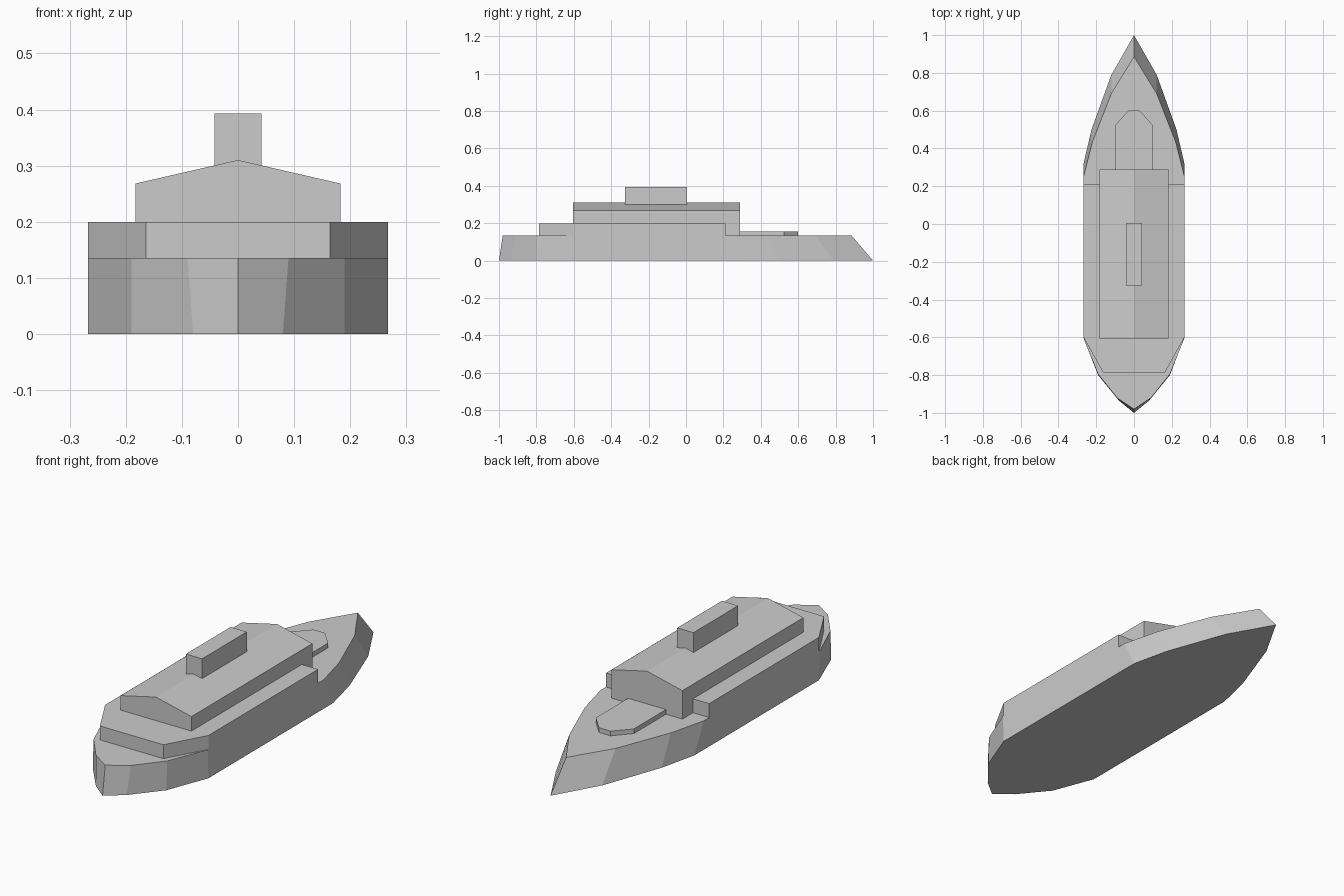
import bpy
import bmesh

if "Cube" in bpy.data.objects:
    bpy.data.objects.remove(bpy.data.objects["Cube"])


def mirrored(half):
    """Close a right-side outline (bow to stern) by mirroring it across x = 0."""
    return half + [(-x, y) for x, y in reversed(half) if x > 0]


def loft(name, lower, z0, upper, z1):
    """Closed solid between two outlines with equal point counts."""
    bm = bmesh.new()
    a = [bm.verts.new((x, y, z0)) for x, y in lower]
    b = [bm.verts.new((x, y, z1)) for x, y in upper]
    n = len(a)
    bm.faces.new(a)
    bm.faces.new(b)
    for i in range(n):
        j = (i + 1) % n
        bm.faces.new((a[i], a[j], b[j], b[i]))
    return finish(name, bm)


def finish(name, bm):
    bmesh.ops.recalc_face_normals(bm, faces=bm.faces)
    mesh = bpy.data.meshes.new(name)
    bm.to_mesh(mesh)
    bm.free()
    obj = bpy.data.objects.new(name, mesh)
    bpy.context.collection.objects.link(obj)
    return obj


def extrude_y(name, section, y0, y1):
    """Extrude an (x, z) cross-section along the length of the boat."""
    bm = bmesh.new()
    face = bm.faces.new([bm.verts.new((x, y0, z)) for x, z in section])
    ext = bmesh.ops.extrude_face_region(bm, geom=[face], use_keep_orig=True)
    verts = [g for g in ext["geom"] if isinstance(g, bmesh.types.BMVert)]
    bmesh.ops.translate(bm, verts=verts, vec=(0, y1 - y0, 0))
    return finish(name, bm)


DECK = 0.135

# Hull with raked bow and stern
waterline = mirrored([(0, 1.0), (0.12, 0.79), (0.225, 0.5), (0.267, 0.32),
                      (0.267, -0.6), (0.19, -0.8), (0.08, -0.935), (0, -1.0)])
deck_edge = mirrored([(0, 0.885), (0.12, 0.69), (0.222, 0.43), (0.267, 0.25),
                      (0.267, -0.605), (0.19, -0.795), (0.09, -0.92), (0, -0.98)])
loft("hull", waterline, 0, deck_edge, DECK)

# Full-width lower deckhouse with chamfered stern corners
house = mirrored([(0.267, 0.21), (0.267, -0.6), (0.164, -0.785)])
loft("lower_deckhouse", house, DECK, house, 0.2)

# Cabin with shallow gabled roof
extrude_y("cabin", [(-0.183, DECK), (0.183, DECK), (0.183, 0.268),
                    (0, 0.31), (-0.183, 0.268)], -0.605, 0.288)

# Funnel block following the roof slope at its base
extrude_y("funnel", [(-0.042, 0.3), (0, 0.309), (0.042, 0.3),
                     (0.042, 0.393), (-0.042, 0.393)], -0.325, 0.005)

# Low foredeck hatch
hatch = mirrored([(0.03, 0.6), (0.098, 0.525), (0.098, 0.288)])
loft("foredeck_hatch", hatch, DECK, hatch, 0.157)
